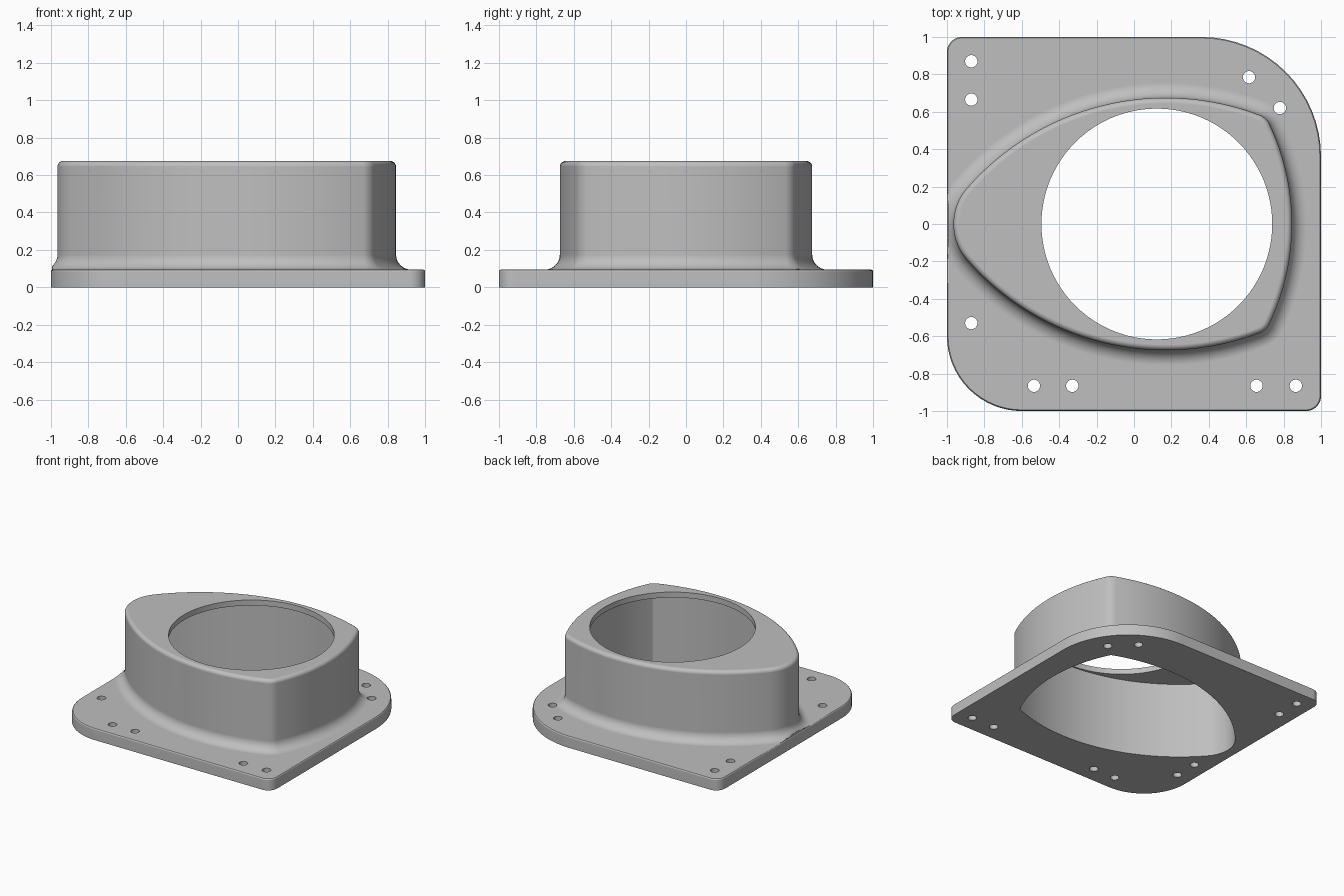
import bpy, bmesh, math
from mathutils import Vector

cube = bpy.data.objects.get("Cube")
if cube:
    bpy.data.objects.remove(cube, do_unlink=True)

grey = bpy.data.materials.new("satin grey")
grey.use_nodes = True
grey.diffuse_color = (0.52, 0.52, 0.52, 1)
grey.node_tree.nodes["Principled BSDF"].inputs["Base Color"].default_value = (0.52, 0.52, 0.52, 1)


def arc(centre, radius, start, end, steps):
    return [Vector((centre[0] + radius * math.cos(a), centre[1] + radius * math.sin(a)))
            for a in (start + (end - start) * i / steps for i in range(steps + 1))]


def loft(name, rings):
    """Solid through stacked (outline, z) rings, capped at both ends."""
    bm = bmesh.new()
    loops = [[bm.verts.new((p[0], p[1], z)) for p in pts] for pts, z in rings]
    n = len(loops[0])
    for low, high in zip(loops, loops[1:]):
        for i in range(n):
            j = (i + 1) % n
            bm.faces.new((low[i], low[j], high[j], high[i]))
    bm.faces.new(loops[0][::-1])
    bm.faces.new(loops[-1])
    mesh = bpy.data.meshes.new(name)
    bm.to_mesh(mesh)
    bm.free()
    mesh.materials.append(grey)
    obj = bpy.data.objects.new(name, mesh)
    bpy.context.collection.objects.link(obj)
    return obj


def combine(target, tool, operation):
    mod = target.modifiers.new(operation.lower(), "BOOLEAN")
    mod.operation, mod.object, mod.solver = operation, tool, "EXACT"
    bpy.context.view_layer.objects.active = target
    bpy.ops.object.modifier_apply(modifier=mod.name)
    bpy.data.objects.remove(tool, do_unlink=True)


def angle(frm, to):
    d = to - frm
    return math.atan2(d.y, d.x)


def housing_outline(offset, corner_r, nose_r, inset=0.0):
    """Rounded three-sided outline of tangent arcs, mirrored about y = 0."""
    side, end = Vector((0.17, -0.735)), Vector((-0.4, 0))
    side_r, end_r = 1.41 - inset, 1.245 - inset
    # corner arc centre: tangent inside both the side and end arcs
    a, b = side_r - corner_r, end_r - corner_r
    axis = side - end
    dist = axis.length
    axis.normalize()
    along = (b * b - a * a + dist * dist) / (2 * dist)
    across = math.sqrt(b * b - along * along)
    corner = end + axis * along + Vector((-axis.y, axis.x)) * across
    nose = Vector((side.x - math.sqrt((side_r - nose_r) ** 2 - side.y ** 2), 0))
    t1, t2, t3 = angle(end, corner), angle(side, corner), angle(side, nose)
    half = arc(end, end_r + offset, 0, t1, 12)
    half += arc(corner, corner_r + offset, t1, t2, 8)[1:]
    half += arc(side, side_r + offset, t2, t3, 32)[1:]
    half += arc(nose, nose_r + offset, t3, math.pi, 14)[1:]
    pts = half + [Vector((p.x, -p.y)) for p in half[-2:0:-1]]
    return [Vector((max(p.x, -0.995), p.y)) for p in pts]


def plate_outline(inset):
    """Square with two small and two large rounded corners."""
    pts = []
    for sx, sy, r, start in ((1, 1, 0.64, 0), (-1, 1, 0.08, 1), (-1, -1, 0.4, 2), (1, -1, 0.08, 3)):
        a = start * math.pi / 2
        pts += arc((sx * (1 - r), sy * (1 - r)), r - inset, a, a + math.pi / 2, 16)
    return pts


def cylinder(name, x, y, r, z0, z1, sides):
    ring = arc((x, y), r, 0, math.tau, sides)[:-1]
    return loft(name, [(ring, z0), (ring, z1)])


# Base plate with a softened upper edge
base, top, soft = 0.095, 0.675, 0.012
edge = [(soft * (1 - math.cos(t)), base - soft * (1 - math.sin(t)))
        for t in (i * math.pi / 6 for i in range(4))]
body = loft("flanged_housing", [(plate_outline(0), 0)] + [(plate_outline(d), z) for d, z in edge])

# Raised housing: flared foot, straight wall, rounded rim
flare, rim = 0.08, 0.03
profile = [(flare, 0.04)]
for i in range(9):
    t = i * math.pi / 16
    profile.append((flare * (1 - math.sin(t)), base + flare * (1 - math.cos(t))))
for i in range(7):
    t = i * math.pi / 12
    profile.append((rim * (math.cos(t) - 1), top - rim * (1 - math.sin(t))))
shell = loft("housing", [(housing_outline(d, 0.1, 0.29), z) for d, z in profile])
combine(body, shell, "UNION")

# Hollow inside, open underneath, and the round opening on top
wall = 0.045
inner = housing_outline(0, 0.004, 0.29 - wall, wall)
combine(body, loft("cavity", [(inner, -0.1), (inner, top - wall)]), "DIFFERENCE")
combine(body, cylinder("opening", 0.122, 0, 0.617, 0.5, 0.9, 96), "DIFFERENCE")

# Screw holes, the last one blind beneath the flared foot
holes = [(-0.87, 0.87), (-0.87, 0.665), (-0.87, -0.53), (-0.535, -0.865), (-0.33, -0.865),
         (0.655, -0.865), (0.865, -0.865), (0.615, 0.785), (0.78, 0.62)]
for x, y in holes:
    combine(body, cylinder("screw_hole", x, y, 0.033, -0.1, 0.3, 24), "DIFFERENCE")
combine(body, cylinder("blind_hole", -0.87, -0.33, 0.033, -0.1, 0.085, 24), "DIFFERENCE")

# Smooth curved walls, crisp edges, flat faces kept flat
bpy.ops.object.select_all(action="DESELECT")
body.select_set(True)
bpy.context.view_layer.objects.active = body
bpy.ops.object.shade_smooth_by_angle(angle=math.radians(30))
normals = body.modifiers.new("flat face normals", "WEIGHTED_NORMAL")
normals.keep_sharp = True
